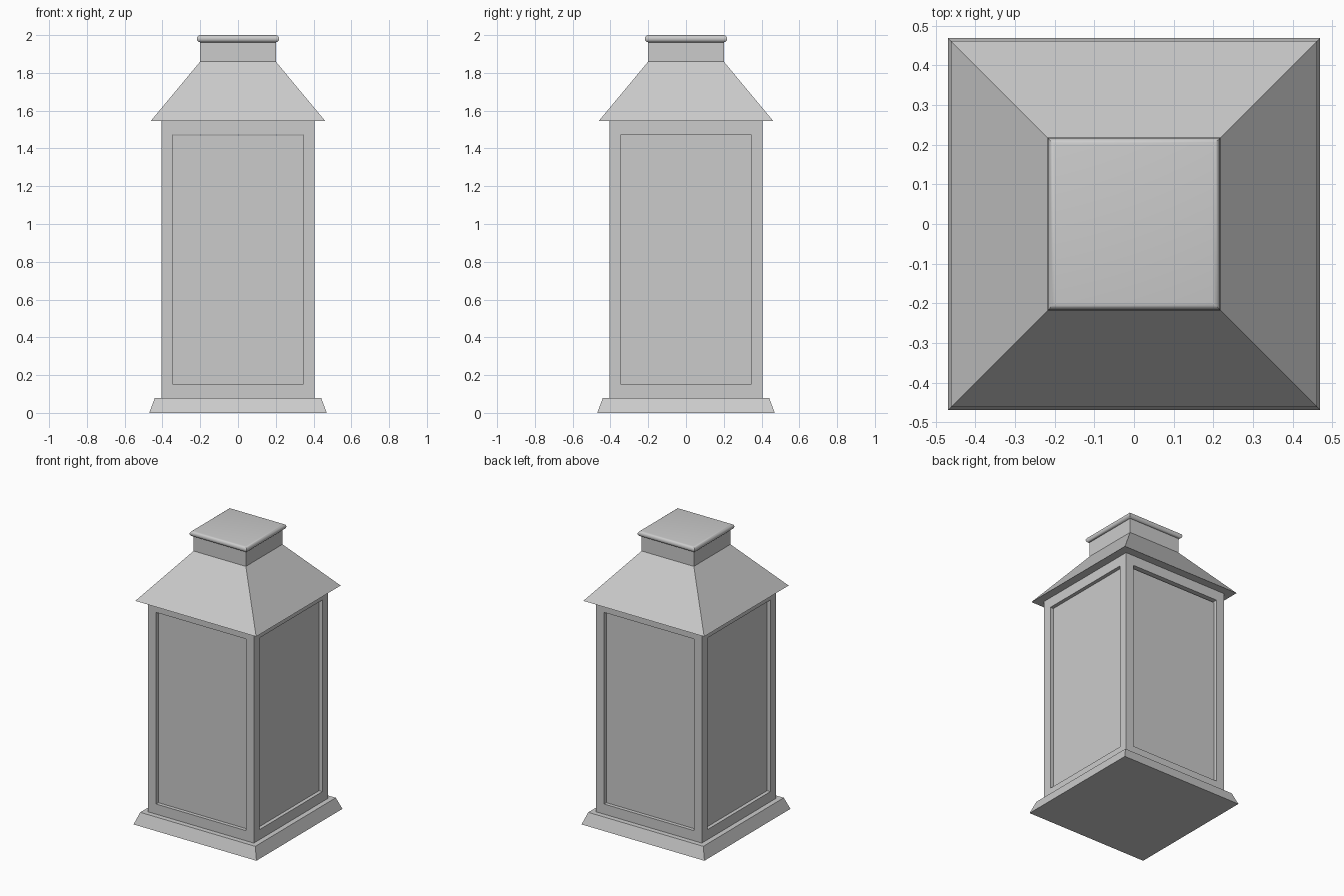
import bpy, bmesh
from math import pi, cos, sin

if "Cube" in bpy.data.objects:
    bpy.data.objects.remove(bpy.data.objects["Cube"])


def square_loft(name, rings, smooth=False):
    """Closed square solid from (half_width, z) rings, bottom to top."""
    bm = bmesh.new()
    loops = [[bm.verts.new((sx * h, sy * h, z))
              for sx, sy in ((-1, -1), (1, -1), (1, 1), (-1, 1))]
             for h, z in rings]
    bm.faces.new(loops[0][::-1])
    bm.faces.new(loops[-1])
    for a, b in zip(loops, loops[1:]):
        for i in range(4):
            j = (i + 1) % 4
            bm.faces.new((a[i], a[j], b[j], b[i]))
    me = bpy.data.meshes.new(name)
    bm.to_mesh(me)
    bm.free()
    ob = bpy.data.objects.new(name, me)
    bpy.context.collection.objects.link(ob)
    if smooth:
        bpy.context.view_layer.objects.active = ob
        ob.select_set(True)
        bpy.ops.object.shade_smooth_by_angle(angle=pi / 5)
        ob.select_set(False)
    return ob


def box(name, x, y, z):
    """Box from (min, max) ranges on each axis."""
    bpy.ops.mesh.primitive_cube_add(size=1, location=[sum(r) / 2 for r in (x, y, z)])
    ob = bpy.context.object
    ob.name = name
    ob.scale = [r[1] - r[0] for r in (x, y, z)]
    bpy.ops.object.transform_apply(location=True, rotation=False, scale=True)
    ob.select_set(False)
    return ob


OUT, IN = 0.405, 0.343            # outer face and opening half widths
BOT, TOP = 0.08, 1.545            # frame height
SILL, HEAD = 0.15, 1.475          # opening height
PANE = (OUT - 0.037, OUT - 0.025)  # recessed pane thickness

# Flared base plinth
square_loft("base", [(0.47, 0), (0.44, BOT)])

# Corner posts
for sx in (-1, 1):
    for sy in (-1, 1):
        box("corner_post", sorted((sx * IN, sx * OUT)), sorted((sy * IN, sy * OUT)), (BOT, TOP))

# Rails and panes on the four sides
for s in (-1, 1):
    depth, glass = sorted((s * IN, s * OUT)), sorted(s * p for p in PANE)
    span = (-IN, IN)
    for label, z in (("bottom_rail", (BOT, SILL)), ("top_rail", (HEAD, TOP))):
        box(label, span, depth, z)
        box(label, depth, span, z)
    # front and back panes stop just under the top rail, leaving a slit
    box("front_back_pane", span, glass, (SILL, HEAD - 0.007))
    box("side_pane", glass, span, (SILL, HEAD))

# Hipped roof with square chimney neck
square_loft("roof", [(0.462, TOP), (0.2, 1.86), (0.2, 1.97)])

# Chimney cap with rounded rim
r, zc, half = 0.019, 1.981, 0.218
rim = [(half - r + r * cos(a), zc + r * sin(a))
       for a in (-pi / 2 + pi * i / 8 for i in range(9))]
square_loft("chimney_cap", rim, smooth=True)
